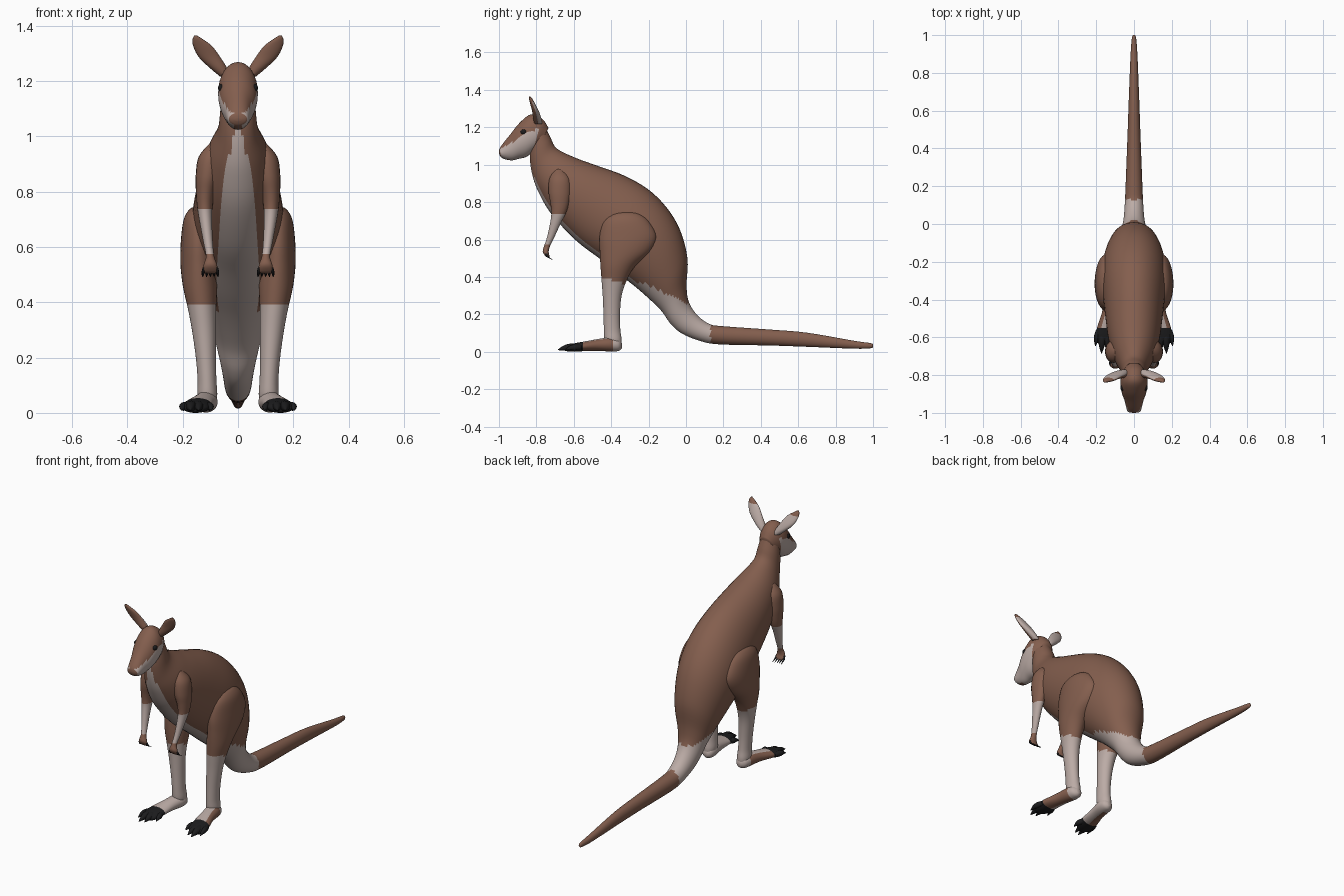
import bpy, bmesh, math
from mathutils import Vector


def material(name, r, g, b):
    m = bpy.data.materials.new(name)
    m.diffuse_color = (r, g, b, 1)
    return m


BROWN, PALE, BLACK = 0, 1, 2
MATS = [material("brown_fur", 0.23, 0.113, 0.076),
        material("pale_fur", 0.50, 0.41, 0.38),
        material("black_claw", 0.012, 0.012, 0.013)]


def spline(a, b, c, d, t):
    return 0.5 * (2 * b + (c - a) * t + (2 * a - 5 * b + 4 * c - d) * t * t
                  + (3 * b - a - 3 * c + d) * t ** 3)


def finish(name, bm, mirror):
    bmesh.ops.recalc_face_normals(bm, faces=bm.faces)
    for f in bm.faces:
        f.smooth = True
    me = bpy.data.meshes.new(name)
    bm.to_mesh(me)
    bm.free()
    for m in MATS:
        me.materials.append(m)
    ob = bpy.data.objects.new(name, me)
    bpy.context.collection.objects.link(ob)
    if mirror:
        mod = ob.modifiers.new("mirror", 'MIRROR')
        mod.use_mirror_merge = False
    return ob


def add_loft(bm, rings, rule, segs=32, steps=5):
    """Ring: centre x, y, z, half-width in x, then the second axis (y, z)."""
    n = len(rings)
    loops = []
    for i in range(n - 1):
        q = [rings[max(0, min(n - 1, i + k))] for k in (-1, 0, 1, 2)]
        for j in range(steps + (i == n - 2)):
            t = j / steps
            x, y, z, w, vy, vz = [spline(*v, t) for v in zip(*q)]
            loop = []
            for k in range(segs):
                a = 2 * math.pi * k / segs
                c, s = math.cos(a), math.sin(a)
                loop.append(bm.verts.new((x + w * c, y + vy * s, z + vz * s)))
            loops.append(loop)
    for i in range(len(loops) - 1):
        for k in range(segs):
            k2 = (k + 1) % segs
            f = bm.faces.new((loops[i][k], loops[i][k2], loops[i + 1][k2], loops[i + 1][k]))
            a = 2 * math.pi * (k + 0.5) / segs
            f.material_index = rule(f.calc_center_median(), math.cos(a), math.sin(a), (i + 0.5) / steps)
    for loop, t in ((loops[0], 0), (loops[-1], n - 1)):
        f = bm.faces.new(loop)
        f.material_index = rule(f.calc_center_median(), 0, 0, t)


def loft(name, rings, rule, mirror=False, **kw):
    bm = bmesh.new()
    add_loft(bm, rings, rule, **kw)
    return finish(name, bm, mirror)


def side_ring(ty, tz, by, bz, w):
    """Ring from a back point and a belly point of the side outline."""
    return (0, (ty + by) / 2, (tz + bz) / 2, w, (ty - by) / 2, (tz - bz) / 2)


def flat(x, y, z, w, d):
    return (x, y, z, w, d, 0)


def upright(x, y, z, w, h):
    return (x, y, z, w, 0, h)


# body, neck and tail in one sweep
def body_rule(c, co, s, t):
    if t > 8 and c.y < 0.13 and c.z < 0.26 - 0.5 * min(c.y, 0):
        return PALE
    limit = -0.985 + 0.13 * max(0, min(1, (t - 1.2) / 2.3))
    return PALE if 1 < t < 12 and s < limit else BROWN


BODY = [(-.76, 1.22, -.83, 1.11, .055), (-.725, 1.15, -.835, 1.04, .064),
        (-.69, 1.09, -.822, .95, .074), (-.59, 1.04, -.79, .86, .108),
        (-.48, 1.0, -.72, .74, .135), (-.33, .945, -.59, .6, .155),
        (-.2, .87, -.46, .5, .168), (-.1, .77, -.36, .42, .168),
        (-.03, .65, -.27, .35, .15), (.008, .5, -.19, .28, .12),
        (.003, .36, -.13, .22, .088), (.015, .27, -.08, .15, .068),
        (.06, .2, -.02, .1, .056), (.125, .152, .08, .06, .049),
        (.2, .14, .18, .043, .045), (.45, .122, .45, .037, .035),
        (.65, .105, .65, .03, .028), (.9, .062, .9, .02, .018),
        (.985, .05, .985, .022, .011), (1.0, .042, 1.0, .03, .004)]
loft("body_and_tail", [side_ring(*r) for r in BODY], body_rule, segs=40)


# head with pale cheeks and chin
def head_rule(c, co, s, t):
    low = c.z < 1.085 + 0.56 * (c.y + 1)
    return PALE if low and 0.9 < t < 6 and (abs(co) > 0.45 or t < 4.5) else BROWN


HEAD = [(-.735, 1.2, -.79, 1.09, .045), (-.77, 1.25, -.82, 1.07, .066),
        (-.83, 1.272, -.855, 1.045, .072), (-.89, 1.227, -.895, 1.035, .065),
        (-.94, 1.165, -.93, 1.027, .05), (-.98, 1.115, -.965, 1.032, .041),
        (-.997, 1.088, -.988, 1.043, .033), (-1.0, 1.07, -.998, 1.058, .012)]
loft("head", [side_ring(*r) for r in HEAD], head_rule)

# ears, pale on the back
EAR = [(.045, -.79, 1.22, .02, .02), (.07, -.795, 1.25, .031, .022),
       (.103, -.805, 1.29, .039, .018), (.128, -.82, 1.33, .034, .013),
       (.146, -.83, 1.355, .018, .009), (.153, -.835, 1.368, .005, .004)]
loft("ear", [flat(*r) for r in EAR],
     lambda c, co, s, t: PALE if s > 0.1 and t < 3.4 else BROWN, True, segs=20)

# eyes
bm = bmesh.new()
bmesh.ops.create_uvsphere(bm, u_segments=16, v_segments=10, radius=0.018)
for v in bm.verts:
    v.co = Vector((v.co.x * 0.8 + .058, v.co.y - .867, v.co.z * 0.85 + 1.178))
for f in bm.faces:
    f.material_index = BLACK
finish("eye", bm, True)

# arms: brown upper arm, pale forearm, brown hand
ARM = [(.085, -.68, .98, .015, .02), (.1, -.675, .93, .042, .055),
       (.11, -.675, .86, .043, .06), (.118, -.675, .8, .034, .05),
       (.12, -.68, .75, .028, .04), (.117, -.695, .7, .023, .03),
       (.108, -.722, .62, .017, .02), (.101, -.742, .57, .015, .016),
       (.1, -.75, .54, .024, .016), (.1, -.742, .517, .026, .012),
       (.1, -.736, .508, .018, .006)]
loft("arm", [flat(*r) for r in ARM],
     lambda c, co, s, t: PALE if 0.575 < c.z < 0.745 else BROWN, True, segs=20)


def black(c, co, s, t):
    return BLACK


# finger claws
bm = bmesh.new()
for i in range(-2, 3):
    x = .1 + i * .011
    add_loft(bm, [flat(x, -.748, .53, .006, .007), flat(x + i * .002, -.738, .51, .006, .006),
                  flat(x + i * .003, -.712, .495, .001, .002)], black, segs=8, steps=3)
finish("finger_claws", bm, True)

# hind legs: brown thigh, pale shin
LEG = [(.135, -.32, .752, .012, .03), (.14, -.322, .74, .035, .075),
       (.142, -.32, .70, .055, .122), (.143, -.31, .62, .064, .152),
       (.142, -.325, .54, .066, .136), (.137, -.365, .46, .062, .092),
       (.13, -.385, .38, .051, .066), (.123, -.395, .3, .043, .05),
       (.116, -.397, .2, .036, .044), (.112, -.395, .12, .034, .044),
       (.111, -.39, .07, .036, .046), (.111, -.385, .035, .03, .04)]
loft("hind_leg", [flat(*r) for r in LEG],
     lambda c, co, s, t: PALE if c.z < 0.385 - 0.25 * (c.y + .39) else BROWN, True)


# feet turned outwards, brown on the outer side, black toes
def foot_rule(c, co, s, t):
    if c.y < -.548:
        return BLACK
    return BROWN if c.y < -.39 and co > -0.1 and s < 0.8 else PALE


FOOT = [(.11, -.343, .036, .012, .014), (.112, -.36, .04, .033, .032),
        (.116, -.4, .043, .042, .038), (.128, -.47, .04, .042, .032),
        (.143, -.54, .033, .05, .026), (.151, -.59, .027, .052, .023),
        (.155, -.625, .022, .042, .018), (.156, -.64, .02, .02, .012)]
loft("foot", [upright(*r) for r in FOOT], foot_rule, True)

# toes with pointed claws
bm = bmesh.new()
for x0, x1, tip, r in ((.112, .096, -.63, .016), (.142, .142, -.675, .02),
                       (.165, .172, -.685, .021), (.188, .204, -.645, .016)):
    d = tip + .56
    add_loft(bm, [upright(x0, -.56, .028, r * .8, r * .8),
                  upright(x0 + (x1 - x0) * .5, -.56 + d * .4, .027, r, r),
                  upright(x0 + (x1 - x0) * .8, -.56 + d * .72, .024, r * .65, r * .7),
                  upright(x1, tip, .014, .002, .002)], black, segs=12, steps=4)
finish("toes", bm, True)

# rest the soles on the ground
low = min(v.co.z for o in bpy.data.objects for v in o.data.vertices)
for o in bpy.data.objects:
    o.location.z -= low
